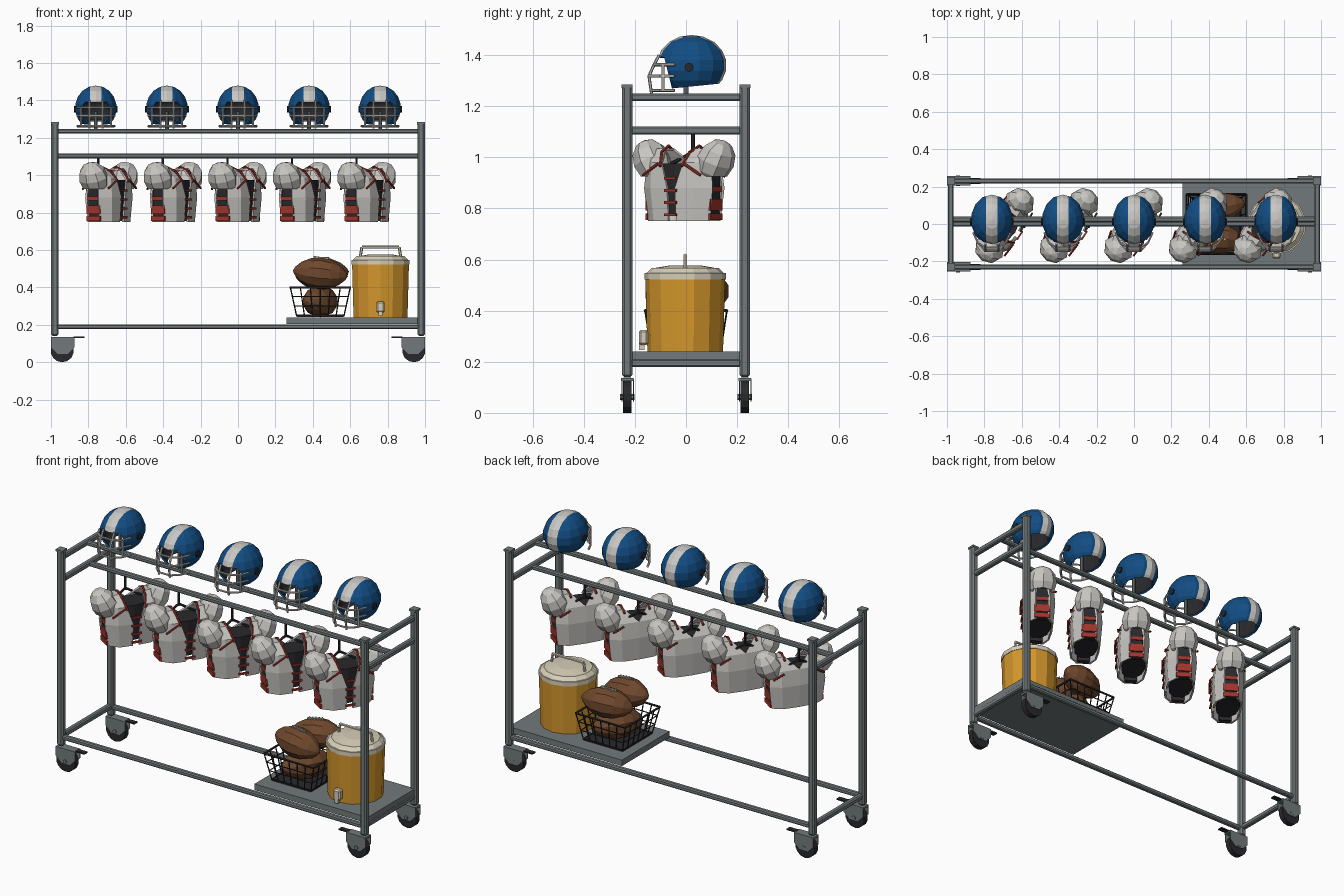
import bpy, bmesh
from math import radians, pi, cos, sin
from mathutils import Matrix, Vector

cube = bpy.data.objects.get("Cube")
if cube:
    bpy.data.objects.remove(cube, do_unlink=True)


def material(name, r, g, b):
    m = bpy.data.materials.new(name)
    m.use_nodes = True
    m.diffuse_color = (r, g, b, 1)
    m.node_tree.nodes["Principled BSDF"].inputs["Base Color"].default_value = (r, g, b, 1)
    return m


metal = material("grey metal", .17, .195, .2)
dark = material("dark rubber", .022, .022, .026)
blue = material("deep blue", .006, .075, .23)
white = material("off white", .58, .57, .54)
red = material("strap red", .36, .035, .025)
brown = material("leather brown", .16, .065, .027)
orange = material("cooler orange", .66, .31, .025)
cream = material("cream plastic", .68, .62, .48)


def emit(name, bm, mats, places=None, solid=0, inner=0):
    """Turn a bmesh into one object per placement, sharing the mesh."""
    mesh = bpy.data.meshes.new(name)
    bmesh.ops.recalc_face_normals(bm, faces=bm.faces)
    bm.to_mesh(mesh)
    bm.free()
    for m in mats:
        mesh.materials.append(m)
    for place in places or [Matrix()]:
        ob = bpy.data.objects.new(name, mesh)
        ob.matrix_world = place
        bpy.context.collection.objects.link(ob)
        if solid:
            mod = ob.modifiers.new("thickness", "SOLIDIFY")
            mod.thickness = solid
            mod.material_offset = inner


def add_box(bm, at, size, bevel=0):
    m = Matrix.Translation(at) @ Matrix.Diagonal((*size, 1))
    verts = bmesh.ops.create_cube(bm, size=1, matrix=m)["verts"]
    if bevel:
        edges = list({e for v in verts for e in v.link_edges})
        bmesh.ops.bevel(bm, geom=edges, offset=bevel, segments=1, affect="EDGES")


def add_rod(bm, points, r, sides=6):
    for a, b in zip(points, points[1:]):
        a, b = Vector(a), Vector(b)
        turn = (b - a).to_track_quat("Z", "Y").to_matrix().to_4x4()
        bmesh.ops.create_cone(bm, cap_ends=True, segments=sides, radius1=r, radius2=r,
                              depth=(b - a).length, matrix=Matrix.Translation((a + b) / 2) @ turn)


def add_drum(bm, at, r1, r2, depth, sides, turn=Matrix()):
    bmesh.ops.create_cone(bm, cap_ends=True, segments=sides, radius1=r1, radius2=r2,
                          depth=depth, matrix=Matrix.Translation(at) @ turn)


SIGNS = (-1, 1)
CORNERS = [(sx, sy) for sx in SIGNS for sy in SIGNS]

# Rack frame: posts, end bars, rails and tray
bm = bmesh.new()
for sx, sy in CORNERS:
    add_box(bm, (sx * .979, sy * .23, .71), (.04, .04, 1.14), .009)
    add_box(bm, (sx * .979, sy * .23, 1.278), (.043, .043, .012))
emit("posts", bm, [metal])
bm = bmesh.new()
for sx in SIGNS:
    for z in (1.235, 1.105, .195):
        add_box(bm, (sx * .979, 0, z), (.03, .43, .03), .006)
emit("end_bars", bm, [metal])
bm = bmesh.new()
for y, z in ((0, 1.235), (.025, 1.103), (-.23, .19), (.23, .19)):
    add_box(bm, (0, y, z), (1.94, .028, .026), .006)
emit("rails", bm, [metal])
bm = bmesh.new()
add_box(bm, (.625, 0, .222), (.73, .44, .035))
emit("tray", bm, [metal])

# Casters, one per corner with mirrored placement
corner_places = [Matrix.Translation((sx * .94, sy * .23, 0)) @ Matrix.Diagonal((sx, 1, 1, 1))
                 for sx, sy in CORNERS]
across = Matrix.Rotation(pi / 2, 4, "X")
bm = bmesh.new()
add_drum(bm, (0, 0, .062), .062, .062, .032, 14, across)
emit("wheel", bm, [dark], corner_places)
bm = bmesh.new()
add_box(bm, (-.003, 0, .13), (.125, .05, .012))
outline = ((-.065, .135), (.06, .135), (.06, .08), (.025, .045), (-.03, .045), (-.065, .08))
for y in (-.022, .022):
    cheek = bm.faces.new([bm.verts.new((x, y, z)) for x, z in outline])
    moved = bmesh.ops.extrude_face_region(bm, geom=[cheek])["geom"]
    bmesh.ops.translate(bm, vec=(0, .004, 0), verts=[v for v in moved if isinstance(v, bmesh.types.BMVert)])
add_rod(bm, [(0, -.028, .062), (0, .028, .062)], .012)
emit("caster_fork", bm, [metal], corner_places)
bm = bmesh.new()
add_box(bm, (-.09, 0, .134), (.06, .03, .007))
emit("brake_lever", bm, [dark], corner_places)

# Helmets: cut ellipsoid shells with a centre stripe
seats = [Matrix.Translation((i * .38, 0, 0)) for i in range(-2, 3)]
bm = bmesh.new()
bmesh.ops.create_uvsphere(bm, u_segments=14, v_segments=9, radius=1,
                          matrix=Matrix.Translation((0, .022, 1.36)) @ Matrix.Diagonal((.114, .137, .119, 1)))
cuts = [((.031, 0, 0), (1, 0, 0)), ((-.031, 0, 0), (1, 0, 0)), ((0, 0, 1.392), (0, 0, 1)),
        ((0, -.055, 1.27), (0, 1, .25)), ((0, 0, 1.275), (0, -.1, 1))]
for co, no in cuts:
    bmesh.ops.bisect_plane(bm, geom=bm.verts[:] + bm.edges[:] + bm.faces[:], plane_co=co, plane_no=no)


def below(p, cut):
    return (p - Vector(cut[0])).dot(Vector(cut[1])) < 0


gone = []
for f in bm.faces:
    c = f.calc_center_median()
    f.material_index = 1 if abs(c.x) < .03 else 0
    if below(c, cuts[4]) or (below(c, cuts[2]) and below(c, cuts[3])):
        gone.append(f)
bmesh.ops.delete(bm, geom=gone, context="FACES")
emit("helmet_shell", bm, [blue, white, dark], seats, .01, 2)
bm = bmesh.new()
for s in SIGNS:
    add_drum(bm, (s * .112, .012, 1.352), .018, .018, .01, 8, Matrix.Rotation(pi / 2, 4, "Y"))
emit("ear_holes", bm, [dark], seats)
bm = bmesh.new()
for z, reach in ((1.362, -.125), (1.318, -.145), (1.262, -.135)):
    add_rod(bm, [(-.1, -.045, z), (-.075, -.1, z), (-.035, reach, z),
                 (.035, reach, z), (.075, -.1, z), (.1, -.045, z)], .006)
for s in SIGNS:
    add_rod(bm, [(s * .035, -.105, 1.4), (s * .035, -.125, 1.362),
                 (s * .035, -.145, 1.318), (s * .035, -.135, 1.25)], .006)
    add_rod(bm, [(s * .08, -.09, 1.362), (s * .08, -.09, 1.262)], .006)
emit("face_guard", bm, [white], seats)
bm = bmesh.new()
add_rod(bm, [(0, 0, 1.24), (0, 0, 1.34)], .01, 8)
emit("helmet_peg", bm, [metal], seats)

# Shoulder pads: hung at an angle, chest facing local -y
hooks = [Matrix.Translation((-.002 + i * .345, -.008, 0)) @ Matrix.Rotation(radians(57), 4, "Z")
         for i in range(-2, 3)]
# rows run from the front hem over the shoulder to the back hem: z, then x,y of three columns
rows = [(.75, .018, -.085, .09, -.08, .145, -.035), (.88, .018, -.095, .1, -.088, .16, -.04),
        (.98, .05, -.085, .1, -.08, .15, -.035), (1.035, .065, -.03, .1, -.03, .14, -.02),
        (1.035, .065, .03, .1, .03, .14, .02), (.97, 0, .075, .1, .072, .15, .035),
        (.88, 0, .085, .1, .08, .16, .045), (.75, 0, .075, .09, .07, .145, .04)]
bm = bmesh.new()
for s in SIGNS:
    grid = [[bm.verts.new((s * r[i], r[i + 1], r[0])) for i in (1, 3, 5)] for r in rows]
    for a, b in zip(grid, grid[1:]):
        for i in (0, 1):
            bm.faces.new((a[i], a[i + 1], b[i + 1], b[i]))
bmesh.ops.remove_doubles(bm, verts=bm.verts, dist=.0005)
emit("pad_panels", bm, [white], hooks, .01)
bm = bmesh.new()
for s in SIGNS:
    ball = bmesh.ops.create_uvsphere(
        bm, u_segments=8, v_segments=6, radius=1,
        matrix=Matrix.Translation((s * .148, 0, .985)) @ Matrix.Rotation(s * radians(25), 4, "Y")
        @ Matrix.Diagonal((.072, .083, .09, 1)))
bmesh.ops.bisect_plane(bm, geom=bm.verts[:] + bm.edges[:] + bm.faces[:], plane_co=(0, 0, .925),
                       plane_no=(0, 0, -1), clear_outer=True)
emit("shoulder_caps", bm, [white], hooks, .008)
bm = bmesh.new()
add_drum(bm, (0, 0, .875), 1, 1, .2, 10, Matrix.Diagonal((.128, .068, 1, 1)))
for s in SIGNS:
    add_box(bm, (s * .13, 0, .85), (.03, .07, .19))
emit("pad_lining", bm, [dark], hooks)
bm = bmesh.new()
for s in SIGNS:
    for z, h in ((.768, .025), (.815, .045), (.875, .02)):
        add_box(bm, (s * .147, 0, z), (.01, .085, h))
    add_rod(bm, [(s * .05, -.094, .965), (s * .065, -.06, 1.02), (s * .072, 0, 1.045),
                 (s * .072, .05, 1.02)], .006)
    add_rod(bm, [(s * .06, -.094, .975), (s * .135, -.088, .93)], .006)
    add_rod(bm, [(s * .09, .085, .96), (s * .145, .07, .925)], .006)
for z in (.775, .823, .87, .918):
    add_box(bm, (0, -.097, z), (.055, .009, .011))
emit("pad_straps", bm, [red], hooks)
bm = bmesh.new()
add_rod(bm, [(0, .065, 1.1), (0, .065, 1.01)], .007)
for s in SIGNS:
    add_rod(bm, [(0, .065, 1.02), (s * .085, .04, .975)], .007)
emit("pad_hanger", bm, [dark], hooks)

# Drinks cooler
cx, cy = .762, -.003
bm = bmesh.new()
add_drum(bm, (cx, cy, .385), .148, .156, .29, 14)
emit("cooler_body", bm, [orange])
bm = bmesh.new()
add_drum(bm, (cx, cy, .535), .159, .159, .025, 14)
add_drum(bm, (cx, cy, .557), .152, .13, .02, 14)
add_drum(bm, (cx, cy, .571), .13, .06, .012, 14)
add_rod(bm, [(cx - .11, cy, .55), (cx - .1, cy, .615), (cx + .1, cy, .615), (cx + .11, cy, .55)], .008)
add_box(bm, (cx, cy - .163, .295), (.045, .035, .06), .008)
add_box(bm, (cx, cy - .17, .262), (.02, .02, .03))
emit("cooler_lid_and_tap", bm, [cream])

# Wire basket: rings that widen upward and upright wires
bx = .44


def ring(z):
    k = (z - .24) / .16
    return .125 + .035 * k, .135 + .025 * k


bm = bmesh.new()
add_box(bm, (bx, 0, .245), (.25, .27, .008))
for z, r in ((.25, .004), (.3, .003), (.35, .003), (.4, .006)):
    w, d = ring(z)
    loop = [(bx + sx * w, sy * d, z) for sx, sy in ((-1, -1), (1, -1), (1, 1), (-1, 1), (-1, -1))]
    add_rod(bm, loop, r, 5)
(w0, d0), (w1, d1) = ring(.245), ring(.4)
for s in SIGNS:
    for i in range(7):
        t = i / 3 - 1
        add_rod(bm, [(bx + t * w0, s * d0, .245), (bx + t * w1, s * d1, .4)], .0035, 5)
        add_rod(bm, [(bx + s * w0, t * d0, .245), (bx + s * w1, t * d1, .4)], .0035, 5)
emit("wire_basket", bm, [dark])

# Balls: pinched spheres lying on their side, with stitching
balls = [Matrix.Translation(at) @ Matrix.Rotation(radians(yaw), 4, "Z") @ Matrix.Rotation(radians(tip), 4, "Y")
         for at, yaw, tip in (((bx, 0, .325), 62, 0), ((bx, -.078, .475), -4, 6), ((bx + .01, .082, .472), 14, -5))]
bm = bmesh.new()
bmesh.ops.create_uvsphere(bm, u_segments=10, v_segments=8, radius=1)
for v in bm.verts:
    pinch = max(0, 1 - v.co.z ** 2) ** .2
    v.co = Vector((v.co.z * .148, v.co.x * pinch * .085, v.co.y * pinch * .085))
emit("ball", bm, [brown], balls)
bm = bmesh.new()
add_box(bm, (0, 0, .084), (.09, .006, .008))
for i in range(-2, 3):
    add_box(bm, (i * .018, 0, .084), (.005, .026, .009))
emit("ball_stitching", bm, [cream], balls)
